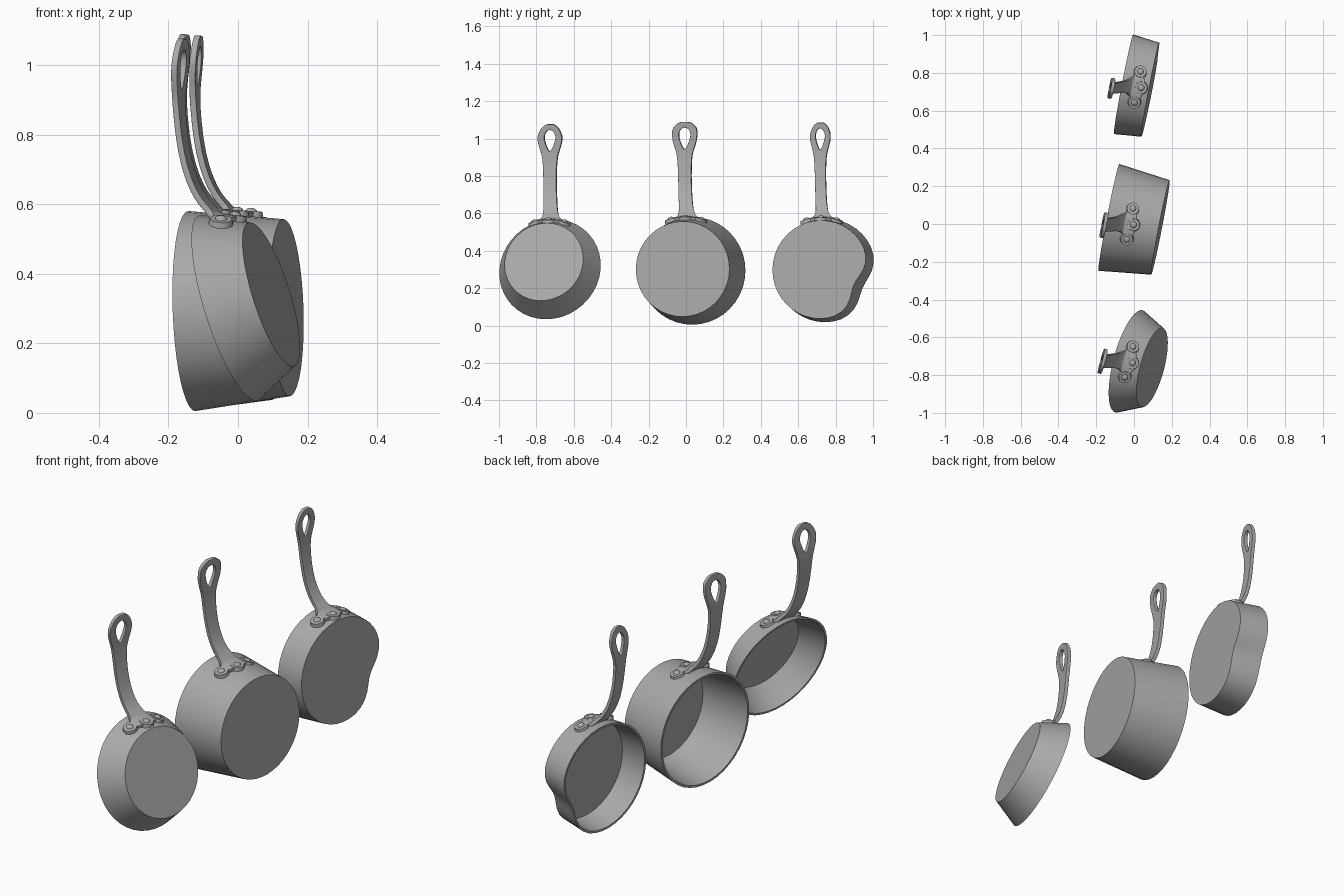
import bpy, bmesh
from math import sin, cos, pi, radians, sqrt, atan, asin, exp
from mathutils import Matrix, Vector

cube = bpy.data.objects.get("Cube")
if cube:
    bpy.data.objects.remove(cube)

GREY = (0.4, 0.4, 0.4, 1)
metal = bpy.data.materials.new("grey metal")
metal.use_nodes = True
metal.diffuse_color = GREY
metal.node_tree.nodes["Principled BSDF"].inputs["Base Color"].default_value = GREY


def finish(bm, name, matrix, modifiers=()):
    """Turn a bmesh into a smooth shaded metal object."""
    bmesh.ops.remove_doubles(bm, verts=bm.verts, dist=0.0001)
    bmesh.ops.recalc_face_normals(bm, faces=bm.faces)
    mesh = bpy.data.meshes.new(name)
    bm.to_mesh(mesh)
    bm.free()
    mesh.materials.append(metal)
    ob = bpy.data.objects.new(name, mesh)
    bpy.context.collection.objects.link(ob)
    ob.matrix_world = matrix
    for kind, settings in modifiers:
        mod = ob.modifiers.new(kind.title(), kind)
        for key, value in settings.items():
            setattr(mod, key, value)
    bpy.ops.object.select_all(action="DESELECT")
    ob.select_set(True)
    bpy.context.view_layer.objects.active = ob
    bpy.ops.object.shade_smooth_by_angle(angle=radians(35))
    return ob


def pan_bowl(name, matrix, depth, rim, base, dent):
    """Hollow bowl turned about x: rim at x = 0, flat base at x = depth."""
    wall, sides = 0.011, 40
    middle = (rim + base) / 2
    outer = [(depth, 0), (depth, base), (depth / 2, middle), (0, rim)]
    inner = [(0, rim - wall), (depth / 2, middle - wall),
             (depth - wall, base - wall), (depth - wall, 0)]
    bm = bmesh.new()
    rings = []
    for i in range(sides):
        a = 2 * pi * i / sides
        off = (a + radians(24) + pi) % (2 * pi) - pi
        push = dent * exp(-(off / radians(28)) ** 2)
        ring = []
        for x, r in outer + inner:
            r *= 1 - push * (1 + 0.25 * x / depth)
            ring.append(bm.verts.new((x, r * cos(a), r * sin(a))))
        rings.append(ring)
    for i in range(sides):
        p, q = rings[i], rings[(i + 1) % sides]
        for j in range(len(p) - 1):
            bm.faces.new((p[j], p[j + 1], q[j + 1], q[j]))
    bmesh.ops.dissolve_degenerate(bm, dist=0.0001, edges=bm.edges)
    finish(bm, name + "_bowl", matrix)


# Mount rows: position along the bowl, half width
MOUNT = [(0.035, 0.025), (0.022, 0.065), (0, 0.075), (-0.022, 0.065), (-0.035, 0.052)]
# Handle rows: position along the bowl, rise, half width, hole half width
HANDLE = [(-0.05, 0.022, 0.044, 0), (-0.068, 0.04, 0.04, 0), (-0.09, 0.075, 0.037, 0),
          (-0.113, 0.135, 0.036, 0), (-0.13, 0.22, 0.035, 0), (-0.138, 0.32, 0.038, 0),
          (-0.138, 0.355, 0.046, 0), (-0.137, 0.39, 0.058, 0.017),
          (-0.135, 0.42, 0.067, 0.029), (-0.133, 0.45, 0.068, 0.034)]


def handle(name, frame, slope, radius, width, top):
    """Flat bent handle with a hanging hole, spreading into a riveted mount."""
    def surface(u, v):
        return slope * u + sqrt(radius ** 2 - v ** 2) - radius

    rows = [(u, None, w, 0) for u, w in MOUNT]
    rows += [(u, z, w * width, h * width) for u, z, w, h in HANDLE]
    rows += [(-0.131, 0.475, 0.06 * top, 0.022 * top),
             (-0.13, 0.487, 0.053 * top, 0),
             (-0.129, 0.503, 0.04 * top, 0), (-0.128, 0.513, 0.02 * top, 0)]
    bm = bmesh.new()
    for side in (-1, 1):
        last = None
        for u, z, w, h in rows:
            lean = 0.33 * min(0, u + 0.035)
            row = []
            for k in range(4):
                v = side * (h + (w - h) * k / 3)
                height = surface(u, v) if z is None else z
                row.append(bm.verts.new((u, v + lean, height + 0.006)))
            if last:
                for k in range(3):
                    bm.faces.new((last[k], last[k + 1], row[k + 1], row[k]))
            last = row
    finish(bm, name + "_handle", frame,
           [("SUBSURF", {"levels": 1, "render_levels": 1}),
            ("SOLIDIFY", {"thickness": 0.018, "offset": 0}),
            ("BEVEL", {"width": 0.003, "segments": 2})])

    # Rounded mount lobes, each with a domed rivet
    for label, u, v in (("middle", 0.02, 0), ("left", 0, 0.082), ("right", 0, -0.082)):
        spot = (frame @ Matrix.Translation((u, v, surface(u, v) + 0.006))
                @ Matrix.Rotation(-asin(v / radius), 4, "X")
                @ Matrix.Rotation(-atan(slope), 4, "Y"))
        bm = bmesh.new()
        bmesh.ops.create_cone(bm, cap_ends=True, segments=20, radius1=0.036,
                              radius2=0.032, depth=0.018)
        finish(bm, name + "_lobe_" + label, spot)
        bm = bmesh.new()
        bmesh.ops.create_uvsphere(bm, u_segments=16, v_segments=8, radius=0.017)
        bmesh.ops.scale(bm, vec=(1, 1, 0.55), verts=bm.verts)
        finish(bm, name + "_rivet_" + label, spot @ Matrix.Translation((0, 0, 0.009)))


def pan(name, centre, yaw, tilt, depth, rim, base, mount, width, top, dent=0):
    turn = Matrix.Rotation(radians(yaw), 4, "Z")
    matrix = Matrix.Translation(centre) @ turn @ Matrix.Rotation(radians(-tilt), 4, "Y")
    pan_bowl(name, matrix, depth, rim, base, dent)
    # Find the height and slope of the bowl's upper side under the mount
    rim_top = matrix @ Vector((0, 0, rim))
    run = matrix @ Vector((depth, 0, base)) - rim_top
    slope = run.z / run.xy.length
    along = (Vector(mount) - rim_top.xy).dot(run.xy.normalized())
    spot = (*mount, rim_top.z + slope * along)
    handle(name, Matrix.Translation(spot) @ turn, slope, (rim + base) / 2, width, top)


pan("flared_pan", (-0.027, -0.727, 0.302), -15, 17, 0.133, 0.28, 0.217,
    (-0.028, -0.73), 1, 0.95)
pan("deep_pan", (-0.133, 0.035, 0.293), -11, 2, 0.278, 0.288, 0.255,
    (-0.022, 0), 1, 1.12)
pan("dented_pan", (-0.053, 0.748, 0.295), -11, 2, 0.145, 0.277, 0.263,
    (0.018, 0.725), 0.82, 0.8, dent=0.2)
